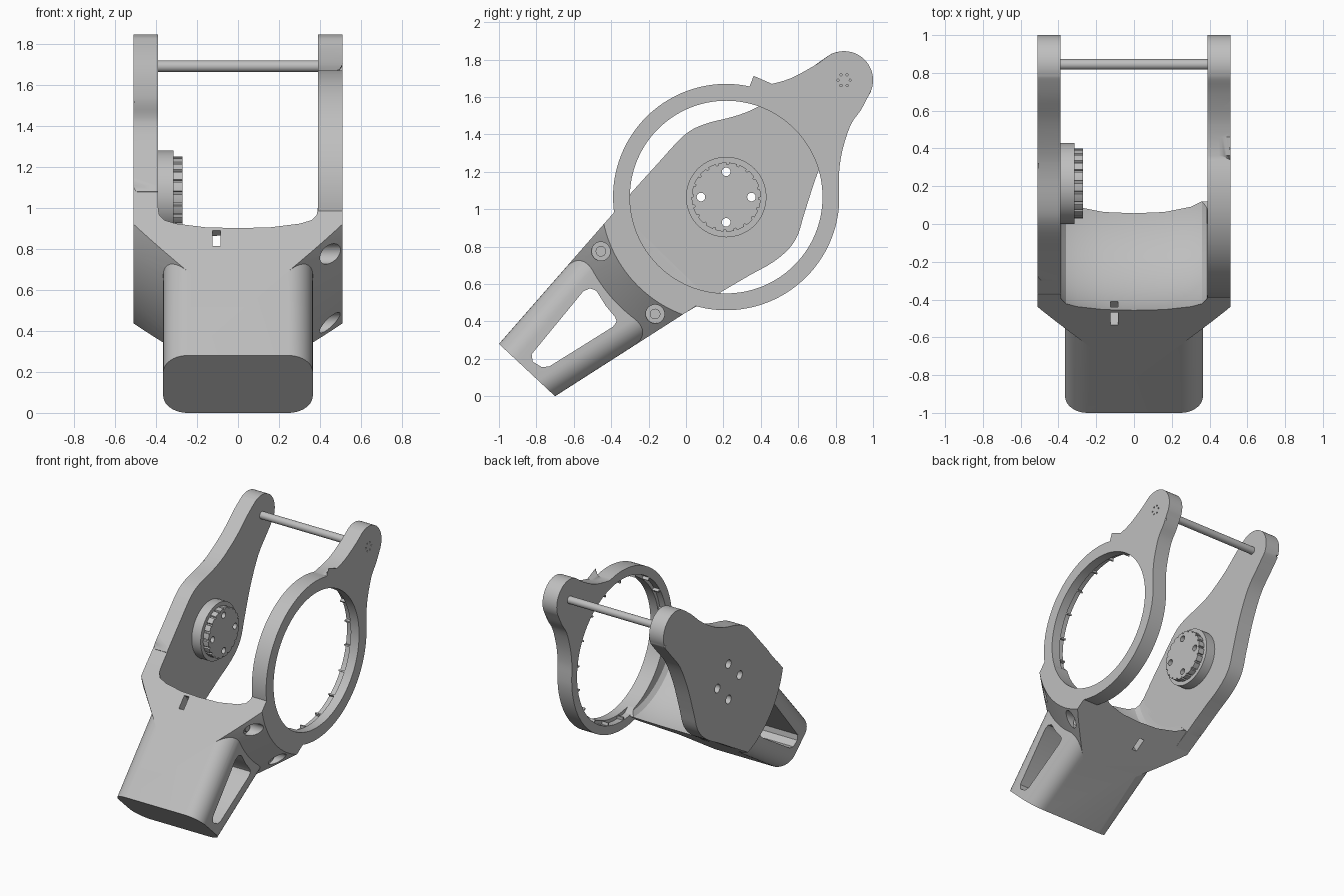
import bpy, bmesh
from math import sin, cos, pi, radians

if "Cube" in bpy.data.objects:
    bpy.data.objects.remove(bpy.data.objects["Cube"])

grey = bpy.data.materials.new("plain grey")
grey.use_nodes = True
grey.diffuse_color = (0.52, 0.52, 0.52, 1)
grey.node_tree.nodes["Principled BSDF"].inputs["Base Color"].default_value = grey.diffuse_color

HUB = (0.215, 1.065)
LUG = (0.845, 1.69)
INNER, OUTER = 0.39, 0.51


def make(name, bm):
    bmesh.ops.recalc_face_normals(bm, faces=bm.faces)
    mesh = bpy.data.meshes.new(name)
    bm.to_mesh(mesh)
    bm.free()
    mesh.materials.append(grey)
    ob = bpy.data.objects.new(name, mesh)
    bpy.context.scene.collection.objects.link(ob)
    return ob


def stack(name, rings, pick=None, width=0, segments=6):
    """Bridge equal rings of points, cap the ends, round picked edges."""
    bm = bmesh.new()
    loops = [[bm.verts.new(p) for p in ring] for ring in rings]
    n = len(loops[0])
    for a, b in zip(loops, loops[1:]):
        for i in range(n):
            j = (i + 1) % n
            bm.faces.new((a[i], a[j], b[j], b[i]))
    bm.faces.new(loops[0])
    bm.faces.new(loops[-1])
    if pick:
        edges = [e for e in bm.edges if pick(*e.verts)]
        bmesh.ops.bevel(bm, geom=edges, offset=width, segments=segments,
                        profile=0.5, affect='EDGES', clamp_overlap=True)
    return make(name, bm)


def prism(name, outline, x0, x1, **rounding):
    return stack(name, [[(x, y, z) for y, z in outline] for x in (x0, x1)], **rounding)


def lathe(name, profile, centre, n=48):
    """Turn (x, radius) points about an axis parallel to x."""
    return stack(name, [[(x, centre[0] + r * cos(2 * pi * i / n),
                          centre[1] + r * sin(2 * pi * i / n)) for i in range(n)]
                        for x, r in profile])


def combine(target, other, how='DIFFERENCE', keep=False):
    mod = target.modifiers.new("combine", 'BOOLEAN')
    mod.operation, mod.object, mod.solver = how, other, 'EXACT'
    bpy.context.view_layer.objects.active = target
    bpy.ops.object.modifier_apply(modifier=mod.name)
    if not keep:
        bpy.data.objects.remove(other)


def arc(centre, r, start, end, n):
    angles = [radians(start + (end - start) * i / n) for i in range(n + 1)]
    return [(centre[0] + r * cos(a), centre[1] + r * sin(a)) for a in angles]


def spline(points, steps=5):
    """Open smooth curve through the points."""
    out = []
    p = [points[0]] + points + [points[-1]]
    for a, b, c, d in zip(p, p[1:], p[2:], p[3:]):
        for i in range(steps):
            t = i / steps
            out.append(tuple(0.5 * (2 * b[k] + (c[k] - a[k]) * t
                       + (2 * a[k] - 5 * b[k] + 4 * c[k] - d[k]) * t * t
                       + (3 * b[k] - a[k] - 3 * c[k] + d[k]) * t ** 3) for k in (0, 1)))
    return out + [points[-1]]


def outer_rim(side):
    return lambda a, b: all(abs(v.co.x - side * OUTER) < 1e-4 for v in (a, b))


# Tapered handle with rounded long edges
wedge = [(-1, 0.28), (-0.7, 0), (0.12, 0.525), (-0.37, 1.0)]


def long_edge(a, b):
    return abs(a.co.x - b.co.x) < 1e-4 and (a.co - b.co).length > 0.9


body = prism("handle_and_collar", wedge, -0.365, 0.365, pick=long_edge, width=0.12, segments=10)

# Wider collar with conical shoulders
collar = prism("collar", wedge, -OUTER, OUTER)
combine(collar, lathe("shoulder", [(-OUTER, 0.67), (-0.2, 0.98), (0.2, 0.98), (OUTER, 0.67)],
                      HUB, 128), 'INTERSECT')
combine(body, collar, 'UNION')

# Curved cradle between the two arms
half = [(0.39, 0.5), (0.385, 0.545), (0.36, 0.575), (0.3, 0.595), (0.16, 0.615)]
cradle = [(-x, r) for x, r in half] + [(0, 0.62)] + half[::-1]
combine(body, lathe("cradle_cutter", cradle, (0.13, 1.1), 128))
combine(body, lathe("ring_cutter", [(0.385, 0.515), (0.6, 0.515)], HUB, 128))

# Window through the handle
window = [(-0.55, 0.56), (-0.515, 0.577), (-0.48, 0.565), (-0.43, 0.485), (-0.38, 0.425),
          (-0.37, 0.4), (-0.39, 0.372), (-0.73, 0.16), (-0.77, 0.155), (-0.82, 0.185),
          (-0.825, 0.225)]
combine(body, prism("window_cutter", window, -0.6, 0.6))

# Strap slots on both broad faces
for y, z, a in ((-0.5, 0.85, 48.8), (-0.08, 0.397, 32.6)):
    ca, sa = cos(radians(a)), sin(radians(a))
    slot = [(y + u * ca - v * sa, z + u * sa + v * ca)
            for u, v in ((-0.05, -0.1), (0.05, -0.1), (0.05, 0.1), (-0.05, 0.1))]
    combine(body, prism("slot_cutter", slot, -0.125, -0.085))

# Recessed screws on the ring side
for spot in ((-0.455, 0.775), (-0.165, 0.44)):
    combine(body, lathe("screw_cutter", [(0.38, 0.05), (0.6, 0.05)], spot))
    lathe("screw", [(0.375, 0.028), (0.4, 0.028)], spot, 32)

# Ring arm ending in a lug
lug_arc = arc(LUG, 0.155, -32, 122, 14)
outline = spline(arc(HUB, 0.605, 76, 363, 36)
                 + [(0.818, 1.19), (0.835, 1.31), (0.88, 1.45), (0.935, 1.53)]
                 + lug_arc + [(0.69, 1.77), (0.56, 1.7), (0.46, 1.67)], 3)
ring = prism("ring_arm", outline, INNER, OUTER, pick=outer_rim(1), width=0.06)
combine(ring, lathe("ring_hole", [(0.3, 0.515), (0.6, 0.515)], HUB, 128))
combine(ring, lathe("ring_rebate", [(0.3, 0.54), (0.44, 0.54)], HUB, 128))
for spot in arc(LUG, 0.033, 0, 300, 5):
    combine(ring, lathe("lug_dot", [(0.5, 0.006), (0.6, 0.006)], spot, 8))

# Small ribs inside the ring rebate
for k in range(18):
    mid = 20 * k + 8
    rib = arc(HUB, 0.518, mid - 0.6, mid + 0.6, 1) + arc(HUB, 0.55, mid + 0.6, mid - 0.6, 1)
    prism("ring_rib", rib, INNER, 0.442)

# Solid plate arm: straight root plus a rounded upper part
outline = spline([(-0.3, 1.08), (-0.155, 1.24), (-0.01, 1.395), (0.1, 1.455), (0.26, 1.497),
                  (0.38, 1.545), (0.54, 1.645), (0.67, 1.755)] + lug_arc[::-1]
                 + [(0.9, 1.52), (0.8, 1.4), (0.71, 1.21), (0.638, 0.995), (0.584, 0.834),
                    (0.477, 0.725), (0.3, 0.625), (0.12, 0.515)], 4)
plate = prism("plate_arm", outline, -INNER, -OUTER, pick=outer_rim(-1), width=0.06)
root = [(-0.4, 0.963), (0.0, 0.448), (0.44, 0.705), (-0.03, 1.372)]
combine(plate, prism("plate_root", root, -INNER, -OUTER), 'UNION')

# Hub disc and toothed boss, pierced by four stepped holes
disc = lathe("hub_disc", [(-0.395, 0.215), (-0.315, 0.215)], HUB, 96)
teeth = []
for k in range(20):
    teeth += arc(HUB, 0.185, 18 * k, 18 * k + 13, 3) + arc(HUB, 0.174, 18 * k + 14, 18 * k + 17, 1)
boss = prism("toothed_boss", teeth, -0.32, -0.27)
for spot in arc(HUB, 0.135, 0, 270, 3):
    drill = lathe("drill", [(-0.6, 0.032), (-0.45, 0.032), (-0.449, 0.023), (-0.2, 0.023)], spot, 24)
    for part in (plate, disc, boss):
        combine(part, drill, keep=True)
    bpy.data.objects.remove(drill)

# Rod joining the lugs
lathe("cross_rod", [(-0.4, 0.028), (0.4, 0.028)], LUG, 32)

# Smooth rounded surfaces, keep edges sharp
bpy.ops.object.select_all(action='DESELECT')
for ob in bpy.context.scene.objects:
    if ob.type == 'MESH':
        ob.select_set(True)
        bpy.context.view_layer.objects.active = ob
bpy.ops.object.shade_smooth_by_angle(angle=radians(30))
